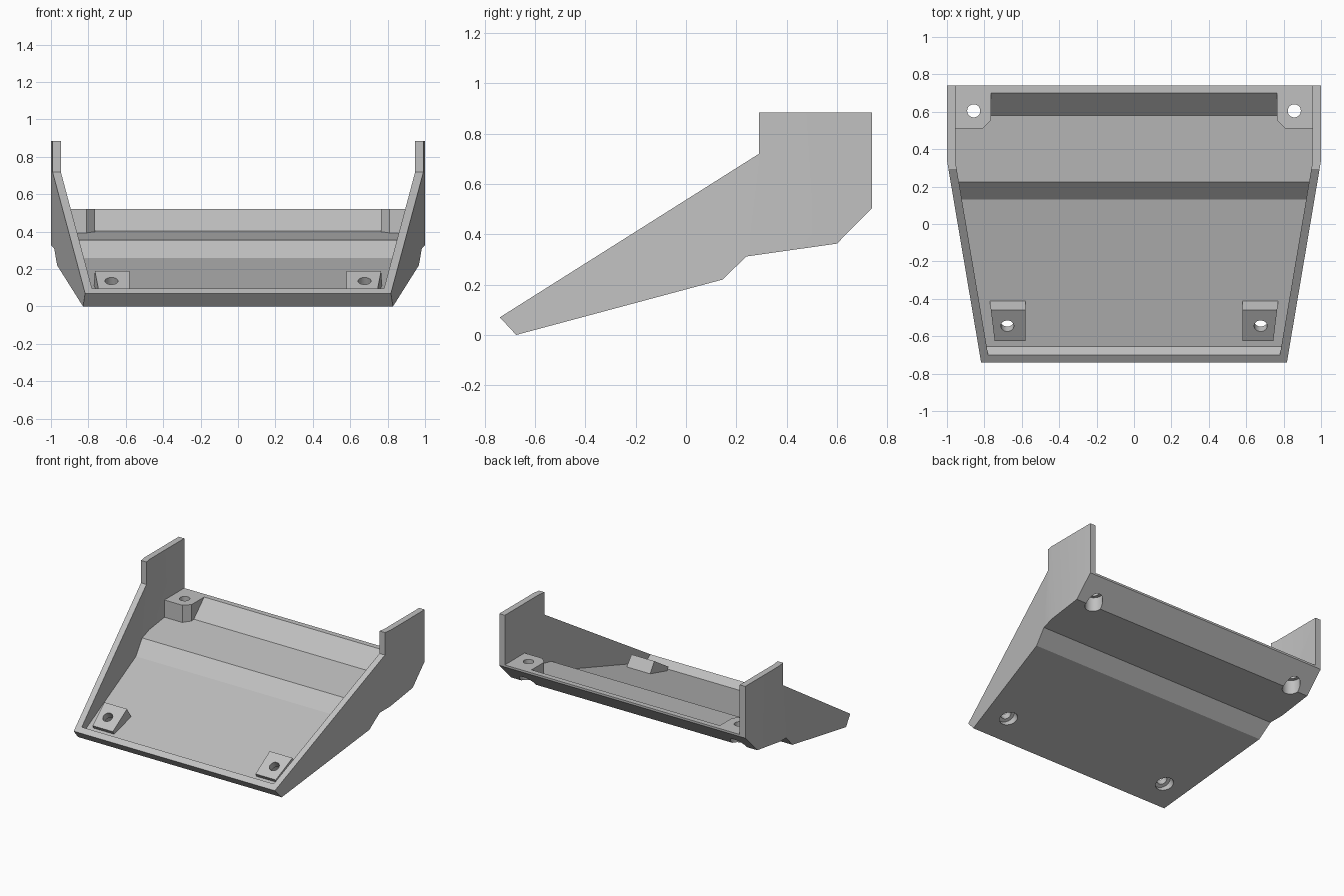
import bpy
import bmesh
from mathutils import Matrix, Vector

cube = bpy.data.objects.get("Cube")
if cube:
    bpy.data.objects.remove(cube, do_unlink=True)

grey = bpy.data.materials.new("plain grey")
grey.use_nodes = True
grey.diffuse_color = (0.53, 0.53, 0.53, 1)
grey.node_tree.nodes["Principled BSDF"].inputs["Base Color"].default_value = grey.diffuse_color


def finish(name, bm):
    bmesh.ops.recalc_face_normals(bm, faces=bm.faces)
    mesh = bpy.data.meshes.new(name)
    bm.to_mesh(mesh)
    bm.free()
    mesh.materials.append(grey)
    obj = bpy.data.objects.new(name, mesh)
    bpy.context.collection.objects.link(obj)
    return obj


def prism(name, profile, low, high, axis):
    """Extrude a (y, z) profile along x, or an (x, y) profile along z."""
    bm = bmesh.new()

    def place(p, t):
        return (t, p[0], p[1]) if axis == "x" else (p[0], p[1], t)

    a = [bm.verts.new(place(p, low)) for p in profile]
    b = [bm.verts.new(place(p, high)) for p in profile]
    bm.faces.new(a)
    bm.faces.new(b)
    for i in range(len(a)):
        j = (i + 1) % len(a)
        bm.faces.new((a[i], a[j], b[j], b[i]))
    return finish(name, bm)


def drill(name, start, end, radius):
    """Round cutter between two points."""
    start, end = Vector(start), Vector(end)
    along = end - start
    turn = along.to_track_quat("Z", "Y").to_matrix().to_4x4()
    bm = bmesh.new()
    bmesh.ops.create_cone(bm, cap_ends=True, segments=32, radius1=radius, radius2=radius,
                          depth=along.length,
                          matrix=Matrix.Translation((start + end) / 2) @ turn)
    return finish(name, bm)


def combine(target, tool, operation):
    mod = target.modifiers.new(operation, "BOOLEAN")
    mod.operation = operation
    mod.solver = "EXACT"
    mod.object = tool
    bpy.context.view_layer.objects.active = target
    bpy.ops.object.modifier_apply(modifier=mod.name)
    bpy.data.objects.remove(tool, do_unlink=True)


def tapered_plan(half_width, corner_y):
    """Plan outline: straight at the back, narrowing to the front."""
    front = half_width - (corner_y + 1) * 0.169
    right = [(front, -1), (half_width, corner_y), (half_width, 1)]
    return right + [(-x, y) for x, y in reversed(right)]


# Outer body
tray = prism("tray", [(-0.74, 0.07), (-0.675, 0), (0.145, 0.22), (0.24, 0.312), (0.6, 0.363),
                      (0.74, 0.505), (0.74, 0.885), (0.29, 0.885), (0.29, 0.72)], -1.2, 1.2, "x")
combine(tray, prism("outer_plan", tapered_plan(1, 0.34), -0.5, 1.5, "z"), "INTERSECT")

# Inner space above the stepped floor
cavity = prism("cavity", [(-0.655, 0.05), (0.13, 0.26), (0.225, 0.355), (0.58, 0.403), (0.7, 0.52),
                          (0.9, 0.52), (0.9, 1.1), (-0.9, 1.1), (-0.9, 0.295)], -1.2, 1.2, "x")
combine(cavity, prism("inner_plan", tapered_plan(0.955, 0.335), -0.5, 1.5, "z"), "INTERSECT")

slant = Vector((0, -0.53, 0.848))
drills = []
for side in (1, -1):
    # Rear corner boss
    plan = [(1.02, 0.51), (0.81, 0.51), (0.765, 0.555), (0.765, 0.8), (1.02, 0.8)]
    boss = prism("rear_boss", [(side * x, y) for x, y in plan], 0.2, 0.52, "z")
    combine(cavity, boss, "DIFFERENCE")

    # Slanted front pad, outer side following the wall
    pad = prism("front_pad", [(-0.625, 0.086), (-0.46, 0.19), (-0.4, 0.095), (-0.565, -0.009)],
                side * 0.58, side * 0.77, "x")
    for v in pad.data.vertices:
        if abs(v.co.x) > 0.7:
            v.co.x = side * (0.77 + (v.co.y + 0.42) * 0.122)
    combine(cavity, pad, "DIFFERENCE")

    # Screw holes with wider recesses underneath
    top = Vector((side * 0.677, -0.545, 0.136))
    drills.append(("front_hole", top + slant * 0.2, top - slant * 0.3, 0.035))
    drills.append(("front_recess", top - slant * 0.05, top - slant * 0.35, 0.06))
    x, y = side * 0.857, 0.605
    drills.append(("rear_hole", (x, y, 0.7), (x, y, 0.1), 0.035))
    drills.append(("rear_recess", (x, y, 0.46), (x, y, 0.15), 0.06))

combine(tray, cavity, "DIFFERENCE")
for spec in drills:
    combine(tray, drill(*spec), "DIFFERENCE")

# One flat colour, crisp edges and round holes
tray.data.materials.clear()
tray.data.materials.append(grey)
for face in tray.data.polygons:
    face.material_index = 0
bpy.ops.object.select_all(action="DESELECT")
tray.select_set(True)
bpy.context.view_layer.objects.active = tray
bpy.ops.object.shade_smooth_by_angle(angle=0.4)
